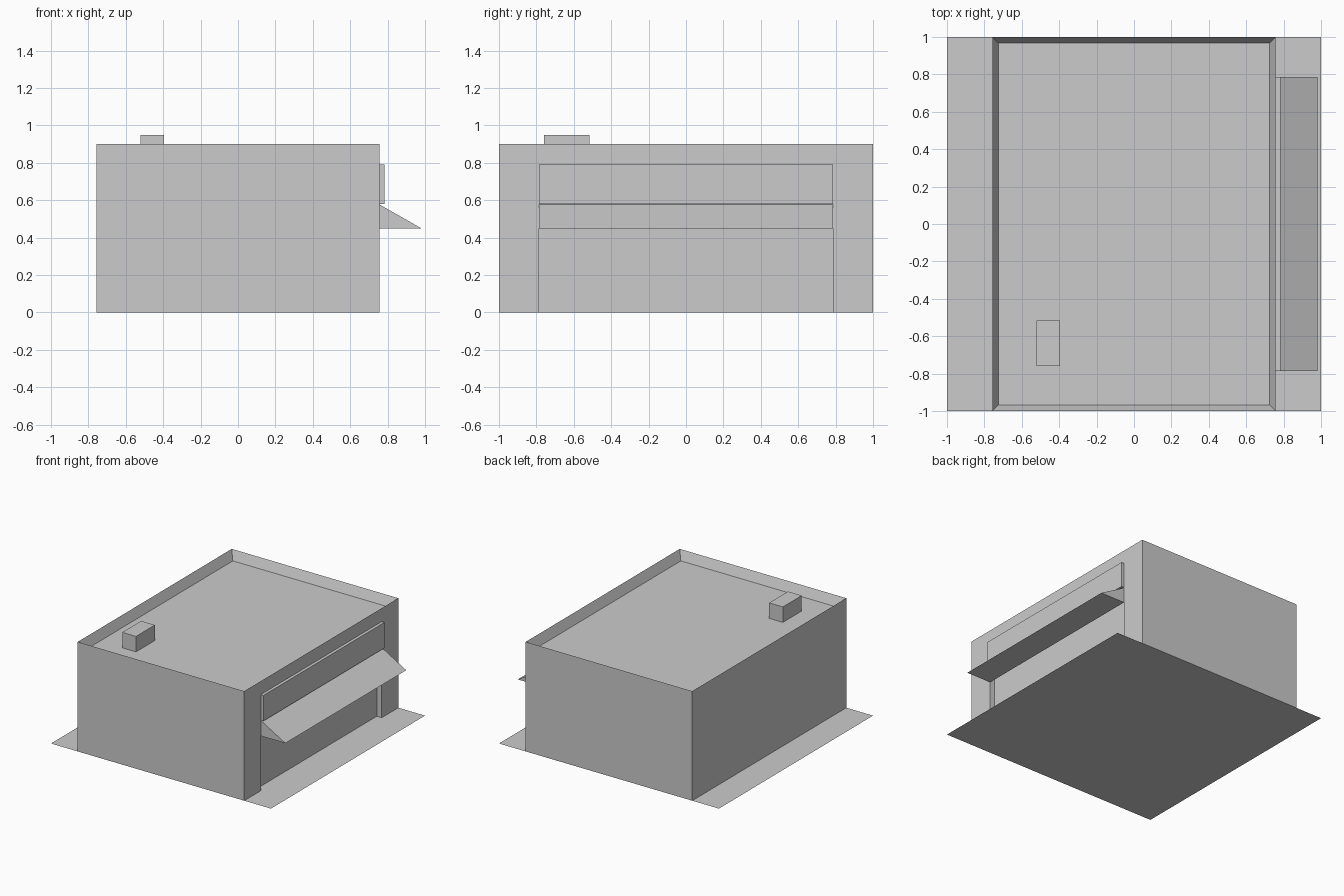
import bpy, bmesh

if "Cube" in bpy.data.objects:
    bpy.data.objects.remove(bpy.data.objects["Cube"])


def finish(name, bm):
    bmesh.ops.recalc_face_normals(bm, faces=bm.faces)
    me = bpy.data.meshes.new(name)
    bm.to_mesh(me)
    bm.free()
    ob = bpy.data.objects.new(name, me)
    bpy.context.collection.objects.link(ob)
    return ob


def box_bm(lo, hi):
    bm = bmesh.new()
    bmesh.ops.create_cube(bm, size=1)
    for v in bm.verts:
        for i in range(3):
            v.co[i] = hi[i] if v.co[i] > 0 else lo[i]
    return bm


WALL = 0.757      # half depth of the building
FRONT = 0.785     # half width of the shopfront

# Pavement slab: a single flat quad
bm = bmesh.new()
bmesh.ops.create_grid(bm, x_segments=1, y_segments=1, size=1)
finish("pavement", bm)

# Building with the roof sunk behind a parapet
bm = box_bm((-WALL, -1, 0), (WALL, 1, 0.9))
bm.normal_update()
top = max(bm.faces, key=lambda f: f.calc_center_median().z)
bmesh.ops.inset_region(bm, faces=[top], thickness=0.047)
bmesh.ops.translate(bm, verts=top.verts, vec=(0, 0, -0.077))
building = finish("building", bm)

# Shallow shopfront recess
cutter = finish("shopfront_cutter",
                box_bm((WALL - 0.045, -FRONT, -0.1), (WALL + 0.1, FRONT, 0.575)))
cutter.hide_render = True
cutter.hide_viewport = True
cut = building.modifiers.new("shopfront", 'BOOLEAN')
cut.operation = 'DIFFERENCE'
cut.solver = 'EXACT'
cut.object = cutter

# Sign board above the awning
finish("sign_board", box_bm((WALL, -FRONT, 0.58), (WALL + 0.025, FRONT, 0.79)))

# Wedge awning: triangular profile extruded along the shopfront
bm = bmesh.new()
profile = [(WALL, 0.45), (0.98, 0.45), (WALL, 0.577)]
face = bm.faces.new([bm.verts.new((x, -FRONT, z)) for x, z in profile])
ext = bmesh.ops.extrude_face_region(bm, geom=[face], use_keep_orig=True)
verts = [g for g in ext["geom"] if isinstance(g, bmesh.types.BMVert)]
bmesh.ops.translate(bm, verts=verts, vec=(0, 2 * FRONT, 0))
finish("awning", bm)

# Rooftop vent box
finish("roof_vent", box_bm((-0.52, -0.76, 0.823), (-0.395, -0.515, 0.95)))
